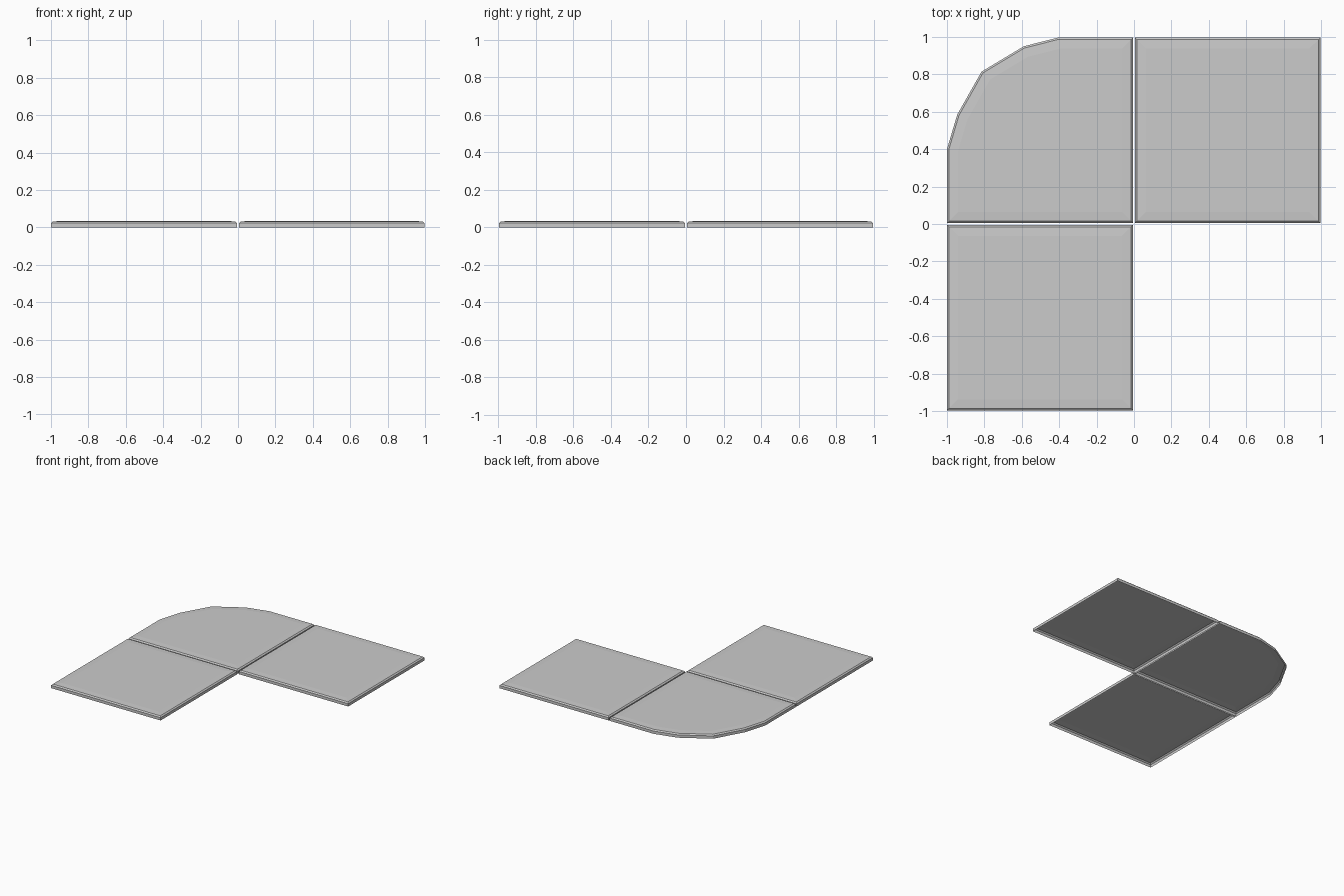
import bpy, bmesh

if "Cube" in bpy.data.objects:
    bpy.data.objects.remove(bpy.data.objects["Cube"])

G = 0.005   # half gap between tiles
E = 0.997   # outer edge


def tile(name, outline):
    """Thin open-bottomed slab with chamfered rim and faintly raised top."""
    bm = bmesh.new()
    low = [bm.verts.new((x, y, 0)) for x, y in outline]
    high = [bm.verts.new((x, y, 0.023)) for x, y in outline]
    n = len(outline)
    for i in range(n):
        j = (i + 1) % n
        bm.faces.new((low[i], low[j], high[j], high[i]))
    top = bm.faces.new(high)
    bm.normal_update()
    # chamfer, then very shallow crown
    for width, rise in ((0.01, 0.009), (0.05, 0.003)):
        bmesh.ops.inset_individual(bm, faces=[top], thickness=width,
                                   depth=rise, use_even_offset=True)
    mesh = bpy.data.meshes.new(name)
    bm.to_mesh(mesh)
    bm.free()
    obj = bpy.data.objects.new(name, mesh)
    bpy.context.collection.objects.link(obj)
    return obj


def square(x0, y0, x1, y1):
    return [(x0, y0), (x1, y0), (x1, y1), (x0, y1)]


# two square tiles
tile("right_tile", square(G, G, E, E))
tile("front_tile", square(-1, -E, -G, -G))

# corner tile with faceted rounded outer corner
tile("rounded_corner_tile", [(-1, G), (-G, G), (-G, E), (-0.405, E),
                             (-0.59, 0.95), (-0.815, 0.815),
                             (-0.945, 0.585), (-1, 0.40)])
